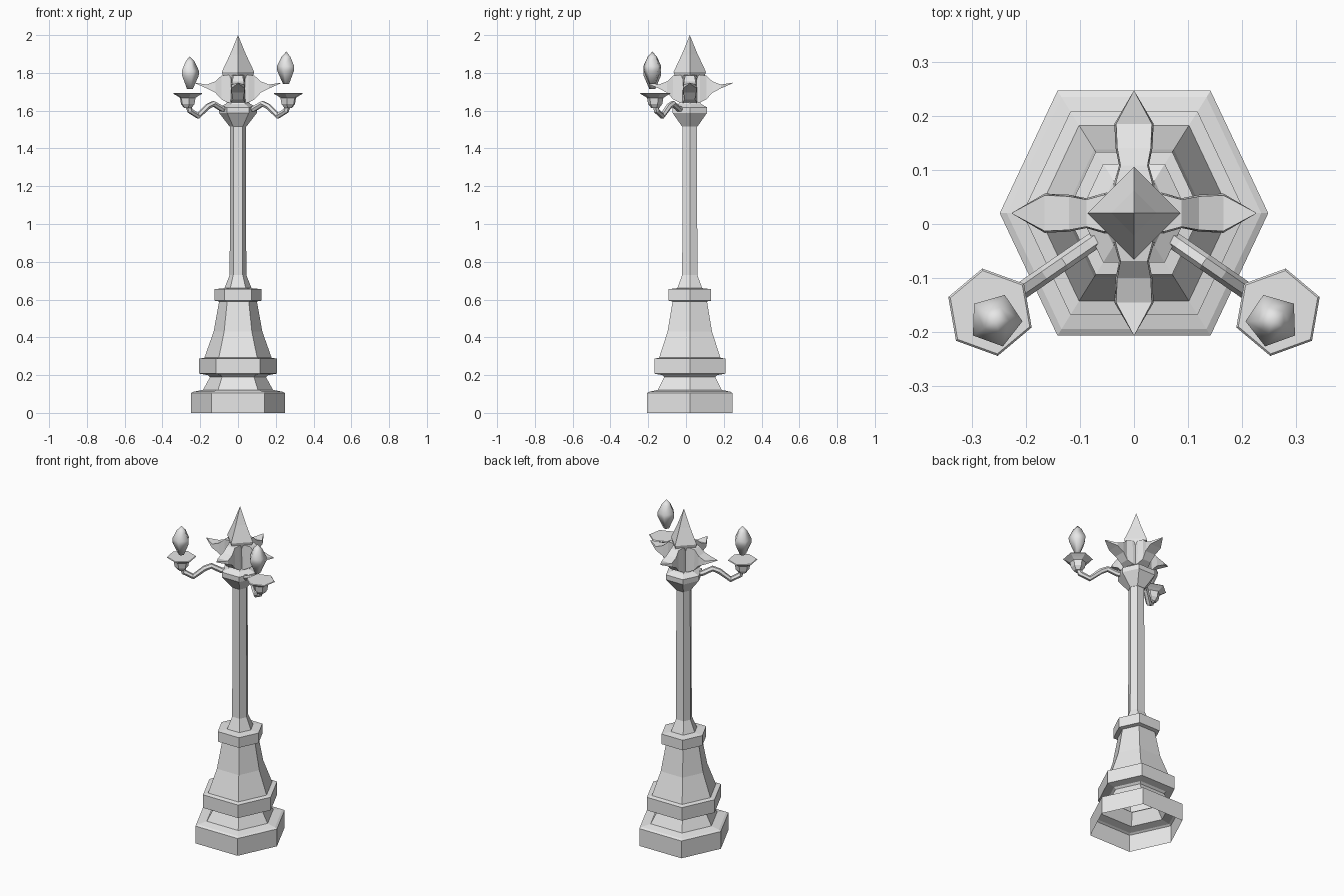
import bpy, bmesh
from math import sin, cos, radians

cube = bpy.data.objects.get("Cube")
if cube:
    bpy.data.objects.remove(cube, do_unlink=True)

CY = 0.02  # the post stands slightly behind the centre

metal = bpy.data.materials.new("light grey metal")
metal.use_nodes = True
grey = (0.8, 0.8, 0.8, 1)
metal.diffuse_color = grey
metal.node_tree.nodes["Principled BSDF"].inputs["Base Color"].default_value = grey


def add_object(name, bm):
    bmesh.ops.remove_doubles(bm, verts=bm.verts, dist=0.0004)
    bmesh.ops.recalc_face_normals(bm, faces=bm.faces)
    mesh = bpy.data.meshes.new(name)
    bm.to_mesh(mesh)
    bm.free()
    mesh.materials.append(metal)
    obj = bpy.data.objects.new(name, mesh)
    bpy.context.collection.objects.link(obj)
    return obj


def loft(name, rings, close_start=True, close_end=True):
    """Skin a list of equally long vertex rings."""
    bm = bmesh.new()
    loops = [[bm.verts.new(p) for p in ring] for ring in rings]
    n = len(loops[0])
    for a, b in zip(loops, loops[1:]):
        for i in range(n):
            j = (i + 1) % n
            bm.faces.new((a[i], a[j], b[j], b[i]))
    if close_start:
        bm.faces.new(loops[0][::-1])
    if close_end:
        bm.faces.new(loops[-1])
    return add_object(name, bm)


def turned(name, section, profile, x=0, y=CY, **caps):
    """Scale a unit section along a (radius, height) profile."""
    rings = [[(x + r * u, y + r * v, z) for u, v in section] for r, z in profile]
    return loft(name, rings, **caps)


def polygon(sides, phase=0):
    angles = [radians(phase + 360 * i / sides) for i in range(sides)]
    return [(cos(a), sin(a)) for a in angles]


hexagon = [(1, 0), (0.57, 0.912), (-0.57, 0.912),
           (-1, 0), (-0.57, -0.912), (0.57, -0.912)]

# Stepped pedestal, open underneath
turned("pedestal", hexagon, [
    (0.248, 0), (0.248, 0.105), (0.235, 0.112), (0.185, 0.122),
    (0.148, 0.19), (0.16, 0.2), (0.206, 0.208), (0.206, 0.287),
    (0.178, 0.292), (0.129, 0.43), (0.1, 0.59), (0.124, 0.594),
    (0.124, 0.655), (0.075, 0.66)], close_start=False)

# Slender post with a flared foot
turned("post", hexagon, [(0.073, 0.658), (0.044, 0.73), (0.042, 1.52)])

# Hub that carries the arms
turned("hub", hexagon, [
    (0.044, 1.515), (0.1, 1.588), (0.1, 1.618), (0.066, 1.635), (0.055, 1.65)])

# Pointed four-sided finial
turned("finial", polygon(4), [(0.03, 1.64), (0.05, 1.7), (0.086, 1.805), (0.042, 1.898), (0, 2)],
       close_end=False)

# Four curling leaves: distance out, half width, top height, bottom height
leaf = [(0.03, 0.036, 1.78, 1.64), (0.055, 0.034, 1.79, 1.643),
        (0.088, 0.025, 1.785, 1.66), (0.12, 0.031, 1.755, 1.695),
        (0.165, 0.033, 1.738, 1.718), (0.225, 0.001, 1.748, 1.744)]
for name, (dx, dy) in zip(("left", "back", "right", "front"),
                          ((1, 0), (0, 1), (-1, 0), (0, -1))):
    rings = []
    for r, w, top, bottom in leaf:
        corners = [(w, top), (-w, top), (-w * 1.1, bottom), (w * 1.1, bottom)]
        rings.append([(r * dx - s * dy, CY + r * dy + s * dx, z) for s, z in corners])
    loft(name + "_leaf", rings)


def arm(name, side):
    """Bent tube running from the hub out to the cup."""
    curve = bpy.data.curves.new(name, "CURVE")
    curve.dimensions = "3D"
    curve.bevel_depth = 0.016
    curve.bevel_resolution = 1
    curve.use_fill_caps = True
    path = [(0.05, 1.605), (0.085, 1.61), (0.13, 1.637), (0.16, 1.622),
            (0.212, 1.572), (0.255, 1.6), (0.266, 1.645)]
    spline = curve.splines.new("POLY")
    spline.points.add(len(path) - 1)
    for point, (x, z) in zip(spline.points, path):
        point.co = (side * x, CY - 0.69 * x, z, 1)
    temp = bpy.data.objects.new(name + "_path", curve)
    bpy.context.collection.objects.link(temp)
    bpy.context.view_layer.update()
    bm = bmesh.new()
    evaluated = temp.evaluated_get(bpy.context.evaluated_depsgraph_get())
    bm.from_mesh(evaluated.to_mesh())
    bpy.data.objects.remove(temp, do_unlink=True)
    for face in bm.faces:
        face.smooth = False
    add_object(name, bm)


# Two arms, each with a cup and a floating flame bulb
for name, side, lift in (("left", 1, 0.025), ("right", -1, 0)):
    arm(name + "_arm", side)
    turned(name + "_cup", polygon(6, 90 - side * 10), [
        (0.022, 1.615), (0.038, 1.635), (0.044, 1.668), (0.06, 1.678),
        (0.082, 1.69), (0.078, 1.694)], x=side * 0.266, y=-0.163)
    flame = turned(name + "_flame", polygon(5, 90 + side * 20), [
        (0.017, 1.715 + lift), (0.048, 1.785 + lift), (0.05, 1.81 + lift),
        (0.026, 1.86 + lift), (0, 1.888 + lift)],
        x=side * 0.256, y=-0.178, close_end=False)
    for face in flame.data.polygons:
        face.use_smooth = True
